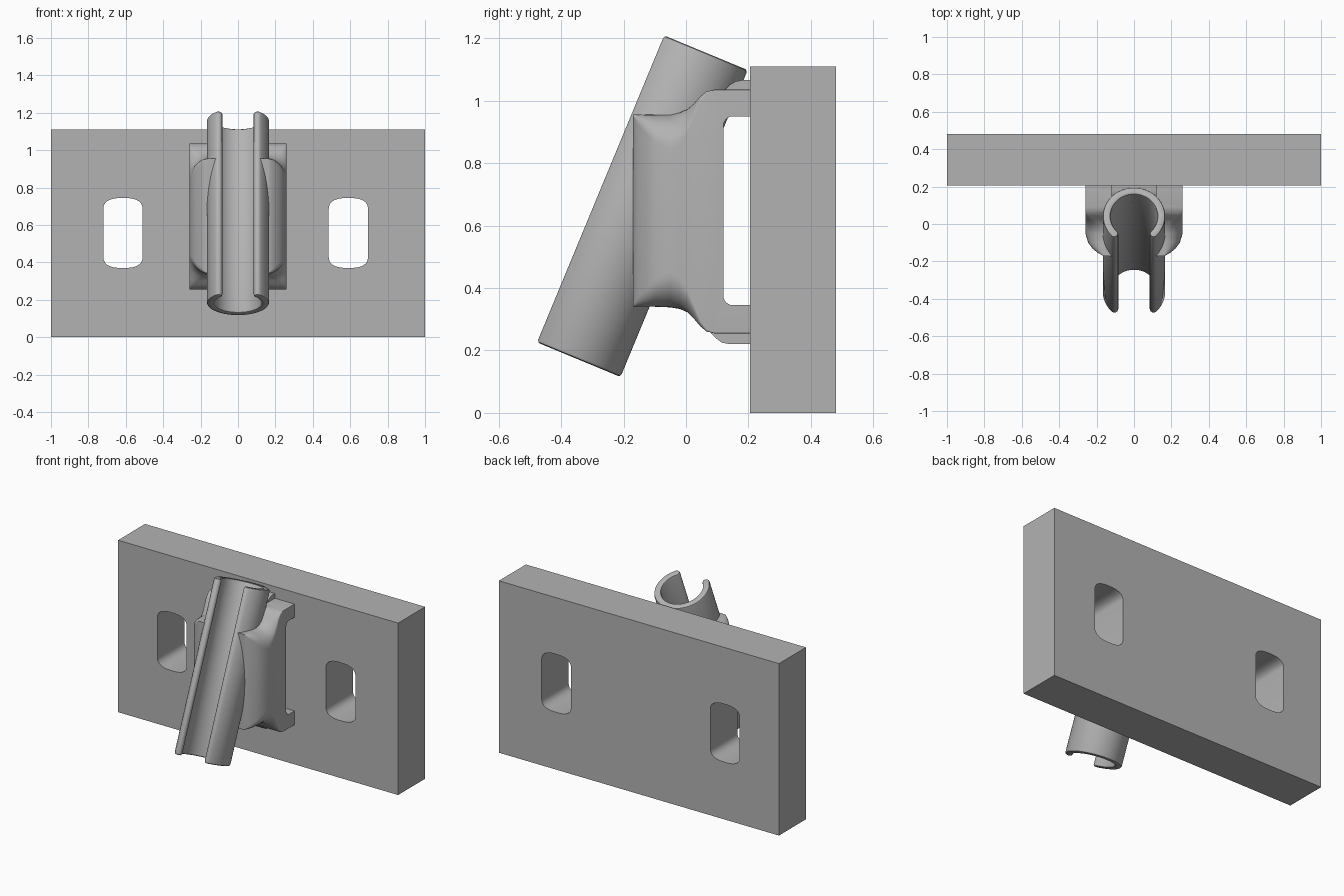
import bpy, bmesh, math
from mathutils import Matrix, Vector

default = bpy.data.objects.get("Cube")
if default:
    bpy.data.objects.remove(default, do_unlink=True)

grey = bpy.data.materials.new("plain grey")
grey.use_nodes = True
COLOUR = (0.45, 0.45, 0.45, 1)
grey.diffuse_color = COLOUR
grey.node_tree.nodes["Principled BSDF"].inputs["Base Color"].default_value = COLOUR


def loft(name, rings):
    """Skin a list of equal-length closed rings and cap both ends."""
    bm = bmesh.new()
    rows = [[bm.verts.new(p) for p in ring] for ring in rings]
    n = len(rows[0])
    for a, b in zip(rows, rows[1:]):
        for i in range(n):
            j = (i + 1) % n
            bm.faces.new((a[i], a[j], b[j], b[i]))
    bm.faces.new(rows[0][::-1])
    bm.faces.new(rows[-1])
    bmesh.ops.recalc_face_normals(bm, faces=bm.faces)
    mesh = bpy.data.meshes.new(name)
    bm.to_mesh(mesh)
    bm.free()
    mesh.materials.append(grey)
    obj = bpy.data.objects.new(name, mesh)
    bpy.context.collection.objects.link(obj)
    return obj


def side_prism(name, profile, half):
    """Extrude a (y, z) profile across x."""
    return loft(name, [[(x, y, z) for y, z in profile] for x in (-half, half)])


def select(obj):
    bpy.ops.object.select_all(action="DESELECT")
    obj.select_set(True)
    bpy.context.view_layer.objects.active = obj


def cut(target, cutter):
    cutter.hide_render = True
    mod = target.modifiers.new("cut", "BOOLEAN")
    mod.operation, mod.solver, mod.object = "DIFFERENCE", "EXACT", cutter
    select(target)
    bpy.ops.object.modifier_apply(modifier=mod.name)
    bpy.data.objects.remove(cutter, do_unlink=True)


def arc(cx, cy, r, start, end, n):
    angles = [math.radians(start + (end - start) * i / n) for i in range(n + 1)]
    return [(cx + r * math.cos(a), cy + r * math.sin(a)) for a in angles]


# Wall plate
BACK, FACE = 0.48, 0.205
plate = side_prism("wall_plate", [(FACE, 0), (BACK, 0), (BACK, 1.11), (FACE, 1.11)], 1)


# Two mounting slots with softly domed ends
def slot_ring(cx, cz, y):
    ring = []
    for i in range(48):
        a = 2 * math.pi * (i + 0.5) / 48
        c, s = math.cos(a), math.sin(a)
        x = 0.105 * math.copysign(abs(c) ** 0.75, c)
        z = math.copysign(0.122 + 0.065 * abs(s) ** 0.75, s)
        ring.append((cx + x, y, cz + z))
    return ring


for cx in (-0.615, 0.59):
    cut(plate, loft("slot_cutter", [slot_ring(cx, 0.557, y) for y in (0.1, 0.6)]))

# Tilted tube: local y points to its open side, local z runs along its axis
TILT = math.radians(22.5)
along = Vector((0, math.sin(TILT), math.cos(TILT)))
opening = Vector((0, -math.cos(TILT), math.sin(TILT)))
side = Vector((1, 0, 0))
low = Vector((0, -0.364, 0.179))
LENGTH = 1.064


def tube_ring(profile, t):
    return [low + side * x + opening * n + along * t for x, n in profile]


def c_profile(wall):
    """C-shaped section with rounded lips and the given half wall thickness."""
    mid, gap = 0.146, 46
    start, end = 90 + gap, 450 - gap
    outer = arc(0, 0, mid + wall, start, end, 56)
    inner = arc(0, 0, mid - wall, end, start, 56)
    tips = []
    for a, turn in ((end, 0), (start, 180)):
        r = math.radians(a)
        tips.append(arc(mid * math.cos(r), mid * math.sin(r), wall,
                        a + turn, a + turn + 180, 8)[1:-1])
    return outer + tips[0] + inner + tips[1]


steps = [(0.013, 0), (0.018, 0.003), (0.021, 0.01),
         (0.021, LENGTH - 0.01), (0.018, LENGTH - 0.003), (0.013, LENGTH)]
tube = loft("split_tube", [tube_ring(c_profile(w), t) for w, t in steps])


# Bracket body: rounded rectangles lofted from front to wall
def body_ring(y, half, bottom, top, r):
    corners = [(half - r, top - r, 0), (r - half, top - r, 90),
               (r - half, bottom + r, 180), (half - r, bottom + r, 270)]
    return [(x, y, z) for cx, cz, a in corners for x, z in arc(cx, cz, r, a, a + 90, 10)]


sections = [
    (-0.17, 0.165, 0.34, 0.955, 0.004), (-0.155, 0.193, 0.34, 0.955, 0.03),
    (-0.13, 0.223, 0.34, 0.955, 0.06), (-0.10, 0.245, 0.34, 0.955, 0.09),
    (-0.05, 0.26, 0.338, 0.956, 0.115), (-0.02, 0.26, 0.333, 0.962, 0.1),
    (0.005, 0.26, 0.322, 0.973, 0.075), (0.025, 0.26, 0.302, 0.99, 0.045),
    (0.045, 0.26, 0.278, 1.013, 0.02), (0.065, 0.26, 0.261, 1.029, 0.008),
    (0.09, 0.26, 0.255, 1.035, 0.002), (FACE, 0.26, 0.255, 1.035, 0.002)]
body = loft("bracket_body", [body_ring(*s) for s in sections])

# Clear the tube bore and its open slit, then the strap window behind
cut(body, loft("bore_cutter", [tube_ring(arc(0, 0, 0.14, 0, 352.5, 47), t)
                               for t in (-0.3, LENGTH + 0.3)]))
slit = [(-0.118, 0), (0.118, 0), (0.118, 0.5), (-0.118, 0.5)]
cut(body, loft("slit_cutter", [tube_ring(slit, t) for t in (-0.3, LENGTH + 0.3)]))
window = ([(0.25, 0.95)] + arc(0.15, 0.92, 0.03, 90, 180, 6)
          + arc(0.15, 0.375, 0.03, 180, 270, 6) + [(0.25, 0.345)])
cut(body, side_prism("window_cutter", window, 0.4))

# Narrow ribs joining the bracket to the plate above and below
upper = [(FACE, 1.0), (0.11, 1.0), (0.125, 1.035), (0.14, 1.051),
         (0.16, 1.062), (0.18, 1.066), (FACE, 1.066)]
lower = [(FACE, 0.3), (0.07, 0.3), (0.08, 0.255), (0.1, 0.236),
         (0.115, 0.225), (0.135, 0.221), (FACE, 0.221)]
ribs = [side_prism("upper_rib", upper, 0.12), side_prism("lower_rib", lower, 0.12)]

for obj in [plate, tube, body] + ribs:
    select(obj)
    bpy.ops.object.shade_smooth_by_angle(angle=math.radians(32))
